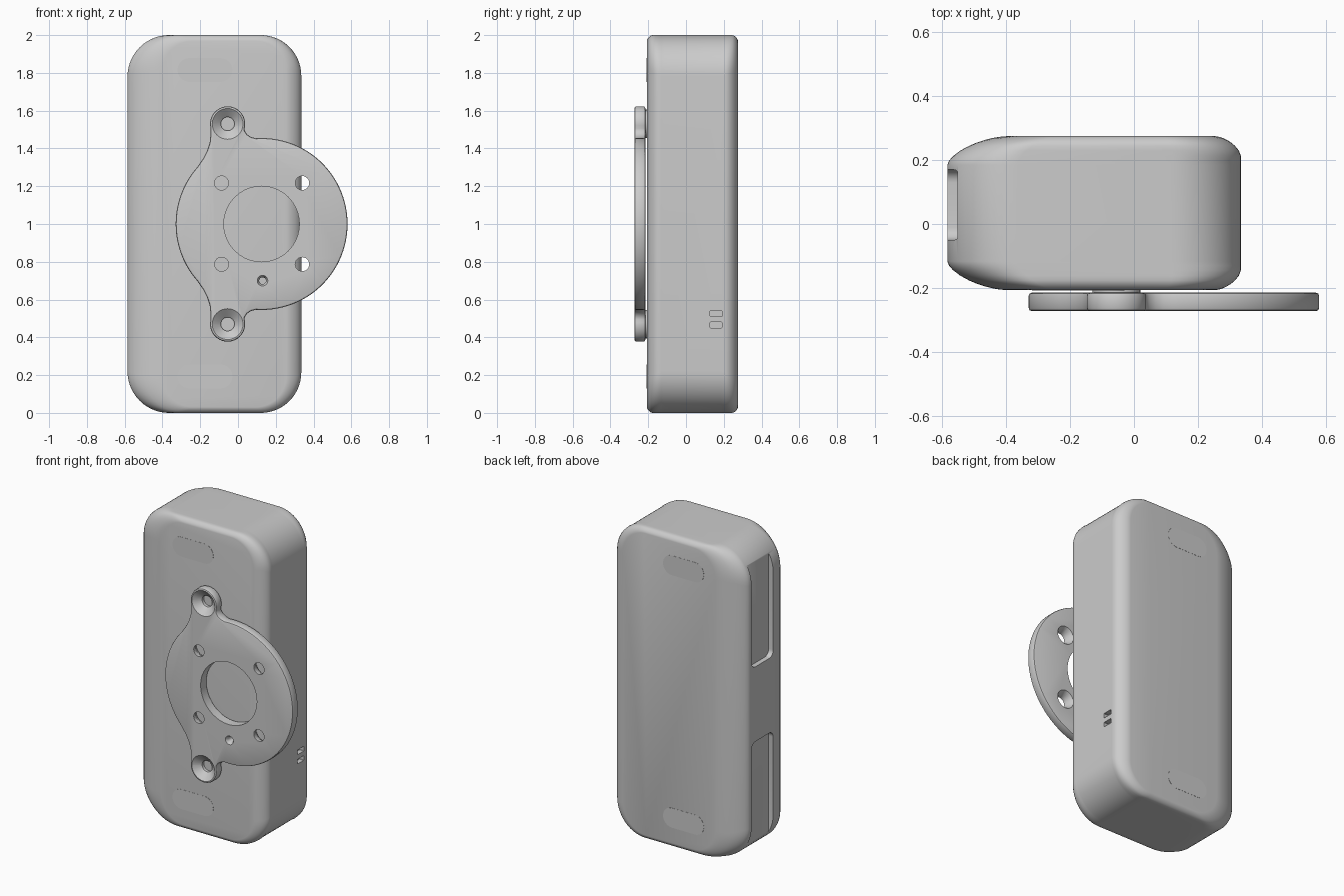
import bpy, bmesh
from math import cos, sin, radians, pi

if "Cube" in bpy.data.objects:
    bpy.data.objects.remove(bpy.data.objects["Cube"])


def loft(name, rings):
    """Skin a closed solid over equal-length rings of points."""
    bm = bmesh.new()
    rows = [[bm.verts.new(p) for p in ring] for ring in rings]
    n = len(rows[0])
    for a, b in zip(rows, rows[1:]):
        for i in range(n):
            j = (i + 1) % n
            bm.faces.new((a[i], a[j], b[j], b[i]))
    bm.faces.new(rows[0])
    bm.faces.new(rows[-1])
    bmesh.ops.recalc_face_normals(bm, faces=bm.faces)
    mesh = bpy.data.meshes.new(name)
    bm.to_mesh(mesh)
    bm.free()
    ob = bpy.data.objects.new(name, mesh)
    bpy.context.collection.objects.link(ob)
    return ob


def arc(cx, cz, r, a0, a1, n):
    return [(cx + r * cos(radians(a0 + (a1 - a0) * i / n)),
             cz + r * sin(radians(a0 + (a1 - a0) * i / n))) for i in range(n + 1)]


def rounded_rect(u0, u1, v0, v1, r, n=10):
    return (arc(u1 - r, v1 - r, r, 0, 90, n) + arc(u0 + r, v1 - r, r, 90, 180, n)
            + arc(u0 + r, v0 + r, r, 180, 270, n) + arc(u1 - r, v0 + r, r, 270, 360, n))


def along_y(outline, y):
    return [(u, y, v) for u, v in outline]


def along_x(outline, x):
    return [(x, u, v) for u, v in outline]


def round_part(name, x, z, stations, n=32):
    """Turned part on the y axis; stations are (y, radius)."""
    return loft(name, [[(x + r * cos(2 * pi * i / n), y, z + r * sin(2 * pi * i / n))
                        for i in range(n)] for y, r in stations])


def activate(ob):
    bpy.ops.object.select_all(action='DESELECT')
    ob.select_set(True)
    bpy.context.view_layer.objects.active = ob


def cut(ob, cutter):
    activate(ob)
    m = ob.modifiers.new("cut", 'BOOLEAN')
    m.operation, m.solver, m.object = 'DIFFERENCE', 'EXACT', cutter
    bpy.ops.object.modifier_apply(modifier=m.name)
    bpy.data.objects.remove(cutter)


def smooth(ob, angle=35):
    activate(ob)
    bpy.ops.object.shade_smooth_by_angle(angle=radians(angle))


# Housing: rounded slab whose edge rounding is wide on the left, small on top
FRONT, BACK = -0.207, 0.275


def inset(d, width, depth):
    u = min(d / depth, 1)
    return width * (1 - (1 - (1 - u) ** 1.6) ** (1 / 1.6))


def housing_outline(d):
    left, right, end = inset(d, 0.185, 0.09), inset(d, 0.08, 0.062), inset(d, 0.03, 0.03)
    return rounded_rect(-0.585 + left, 0.335 - right, end, 2 - end, 0.22 - 0.3 * left, 14)


depths = [0, 0.002, 0.006, 0.012, 0.02, 0.03, 0.045, 0.062, 0.076, 0.09]
housing = loft("housing",
               [along_y(housing_outline(d), FRONT + d) for d in depths]
               + [along_y(housing_outline(d), BACK - d) for d in reversed(depths)])

# Long pockets in the left side
for z in (0.423, 1.577):
    o = rounded_rect(-0.05, 0.17, z - 0.337, z + 0.337, 0.04, 6)
    cut(housing, loft("pocket_cutter", [along_x(o, -0.7), along_x(o, -0.553)]))

# Small vents in the right side
for z in (0.465, 0.525):
    o = rounded_rect(0.128, 0.19, z - 0.015, z + 0.015, 0.002, 1)
    cut(housing, loft("vent_cutter", [along_x(o, 0.4), along_x(o, 0.305)]))
smooth(housing)

# Flush oval inserts, front and back
for side, y in (("front", FRONT), ("back", BACK)):
    for end, z in (("lower", 0.193), ("upper", 1.815)):
        o = rounded_rect(-0.32, -0.03, z - 0.063, z + 0.063, 0.0629)
        smooth(loft(f"{side}_{end}_oval_insert", [along_y(o, y - 0.001), along_y(o, y + 0.001)]))

# Mounting plate: disc with two ears, upper half outline mirrored about z = 1
CX, CZ, EAR_X, EAR_DZ = 0.125, 1.0, -0.055, 0.53
half = (arc(CX, CZ, 0.455, 0, 94, 26)
        + [(0.068, 1.461), (0.048, 1.474), (0.036, 1.492)]
        + arc(EAR_X, CZ + EAR_DZ, 0.093, -15, 190, 20)
        + [(-0.146, 1.47), (-0.15, 1.43), (-0.163, 1.39), (-0.184, 1.348)]
        + arc(CX, CZ, 0.455, 138, 180, 12))
outline = half + [(x, 2 * CZ - z) for x, z in half[-2:0:-1]]
P0, P1 = -0.273, -0.215
plate = loft("mounting_plate", [along_y(outline, P0), along_y(outline, P1)])
activate(plate)
bevel = plate.modifiers.new("bevel", 'BEVEL')
bevel.width, bevel.segments, bevel.angle_limit = 0.01, 2, radians(60)
bpy.ops.object.modifier_apply(modifier=bevel.name)

# Plate openings: centre bore, four back-countersunk holes, pin hole, ear countersinks
cut(plate, round_part("bore_cutter", CX, CZ, [(-0.3, 0.2), (-0.2, 0.2)], 40))
for x in (-0.087, 0.34):
    for z in (0.787, 1.217):
        cut(plate, round_part("hole_cutter", x, z,
                              [(-0.3, 0.037), (-0.25, 0.037), (-0.21, 0.062)], 24))
cut(plate, round_part("pin_cutter", 0.13, 0.7,
                      [(-0.28, 0.032), (-0.255, 0.018), (-0.2, 0.018)], 20))
for s in (-1, 1):
    cut(plate, round_part("countersink_cutter", EAR_X, CZ + s * EAR_DZ,
                          [(-0.28, 0.09), (-0.235, 0.036), (-0.2, 0.036)]))
smooth(plate)

# Spacers joining the ears to the housing
for end, s in (("lower", -1), ("upper", 1)):
    smooth(round_part(f"{end}_spacer", EAR_X, CZ + s * EAR_DZ, [(-0.216, 0.075), (-0.2, 0.075)]))
